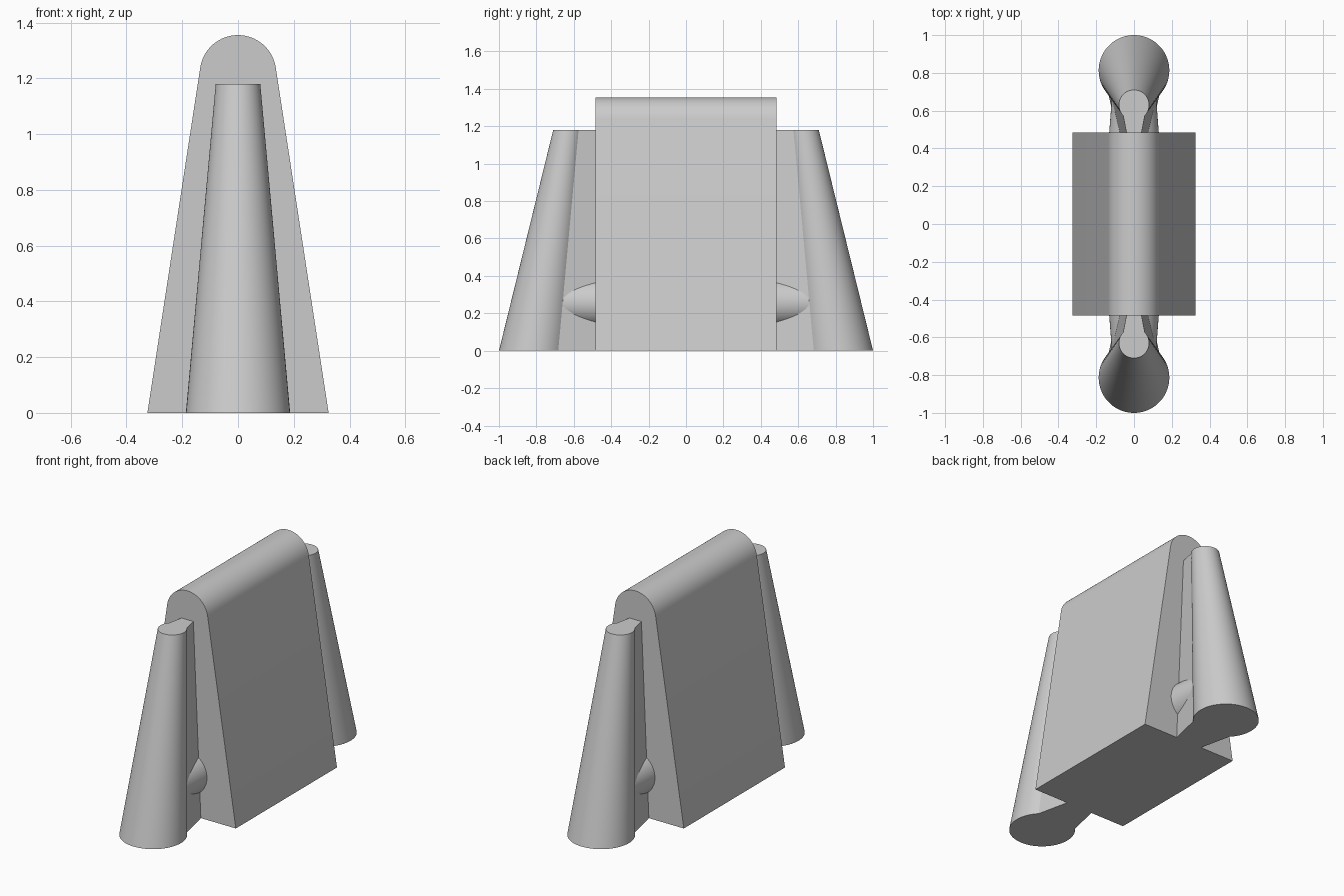
import bpy, bmesh
from math import sin, cos, radians

cube = bpy.data.objects.get("Cube")
if cube:
    bpy.data.objects.remove(cube)

grey = bpy.data.materials.new("plain grey")
grey.use_nodes = True
grey.diffuse_color = (0.6, 0.6, 0.6, 1)
grey.node_tree.nodes["Principled BSDF"].inputs["Base Color"].default_value = (0.6, 0.6, 0.6, 1)


def loft(name, start, end):
    """Solid between two matching closed outlines."""
    bm = bmesh.new()
    a = [bm.verts.new(p) for p in start]
    b = [bm.verts.new(p) for p in end]
    bm.faces.new(a)
    bm.faces.new(b)
    n = len(a)
    for i in range(n):
        j = (i + 1) % n
        bm.faces.new((a[i], a[j], b[j], b[i]))
    bmesh.ops.recalc_face_normals(bm, faces=bm.faces)
    mesh = bpy.data.meshes.new(name)
    bm.to_mesh(mesh)
    bm.free()
    mesh.materials.append(grey)
    obj = bpy.data.objects.new(name, mesh)
    bpy.context.collection.objects.link(obj)
    bpy.ops.object.select_all(action='DESELECT')
    obj.select_set(True)
    bpy.context.view_layer.objects.active = obj
    bpy.ops.object.shade_smooth_by_angle(angle=radians(25))
    return obj


def arc(radius, first, last, steps):
    angles = [radians(first + (last - first) * i / steps) for i in range(steps + 1)]
    return [(radius * cos(t), radius * sin(t)) for t in angles]


# Tapered slab with a rounded ridge tangent to its sides
R, HEIGHT = 0.137, 1.355
profile = [(-0.325, 0), (0.325, 0)]
profile += [(x, z + HEIGHT - R) for x, z in arc(R, 8.7, 171.3, 32)]
loft("body", [(x, -0.485, z) for x, z in profile], [(x, 0.485, z) for x, z in profile])


def keyhole(side, z, radius, centre, neck):
    """Round column section with a neck narrowing towards the body."""
    points = [(x, y + centre) for x, y in arc(radius, -44, 224, 56)]
    points += [(-neck, 0.475), (neck, 0.475)]
    return [(x, side * y, z) for x, y in points]


# Leaning end columns with necks, and the round pins through the necks
for label, side in (("front", -1), ("back", 1)):
    loft(label + "_column",
         keyhole(side, 0, 0.187, 0.813, 0.088),
         keyhole(side, 1.18, 0.08, 0.63, 0.038))
    loft(label + "_pin",
         [(x, side * 0.475, z + 0.255) for x, z in arc(0.132, 0, 352.5, 47)],
         [(x, side * 0.72, z + 0.255) for x, z in arc(0.113, 0, 352.5, 47)])
